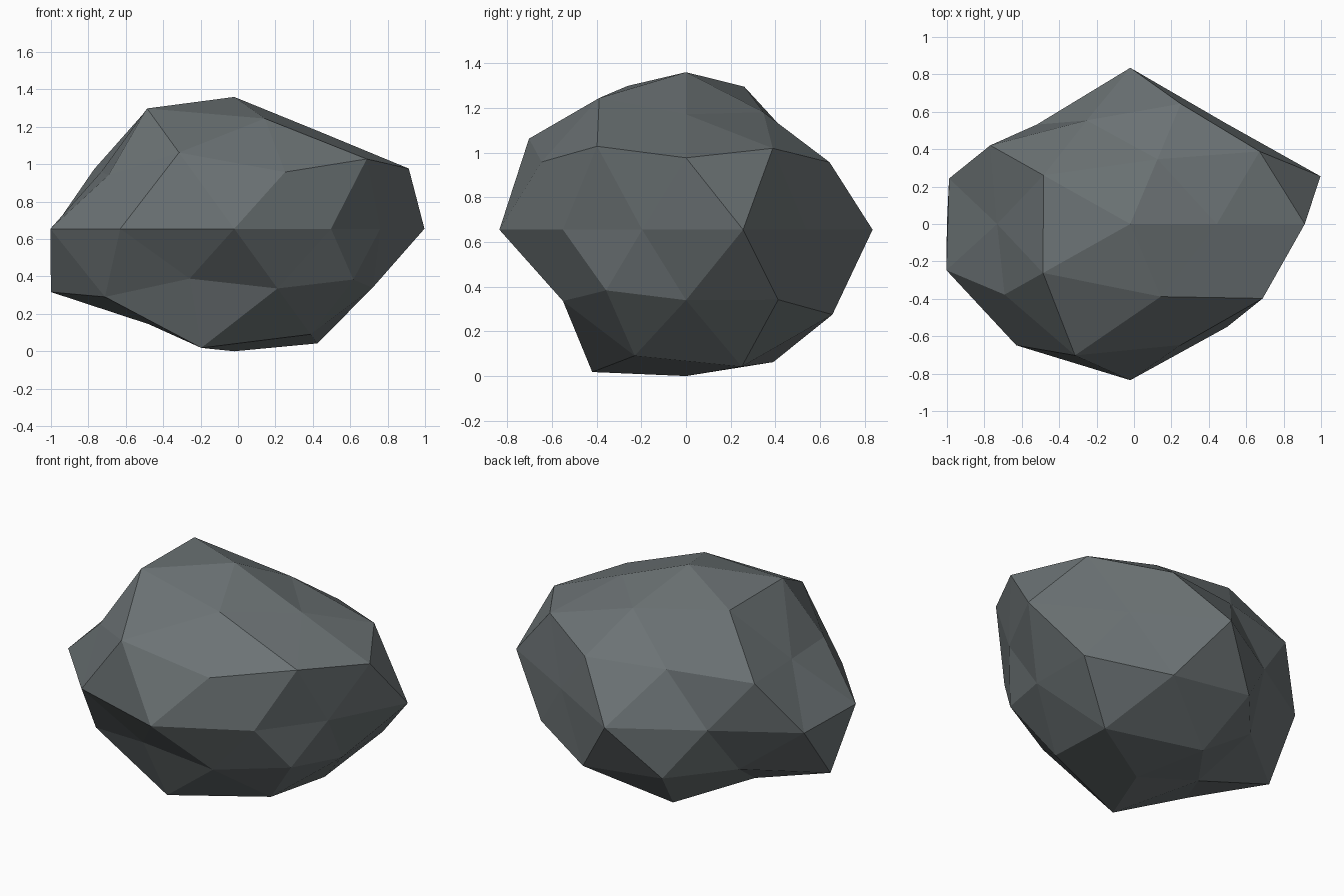
import bpy, bmesh, math

if "Cube" in bpy.data.objects:
    bpy.data.objects.remove(bpy.data.objects["Cube"])

# Rock: a low-poly ball, stretched, with each point pushed in or out
CENTRE = (-0.02, 0.0, 0.655)
SIZE = (1.08, 0.835, 0.745)

# ring height on the unit ball: (first angle, push factors around the ring)
RINGS = {
    1.0: (0, [0.946]),
    0.9: (0, [0.815, 0.83, 1.01, 1.015, 0.93]),
    0.5: (36, [0.93, 0.82, 0.775, 1.04, 0.953]),
    0.4: (0, [0.966, 0.905, 0.958, 0.86, 0.91]),
    0.0: (18, [0.99, 0.80, 1.0, 0.787, 0.943, 0.957, 0.96, 1.0, 0.815, 0.76]),
    -0.4: (36, [0.94, 0.93, 1.015, 0.80, 0.815]),
    -0.5: (0, [0.805, 0.97, 0.77, 0.93, 0.815]),
    -0.9: (36, [0.967, 0.935, 0.805, 1.005, 0.89]),
    -1.0: (0, [0.879]),
}


def push_factor(co):
    first, factors = RINGS[round(co.z, 1)]
    n = len(factors)
    angle = math.degrees(math.atan2(co.y, co.x))
    return factors[round((angle - first) * n / 360) % n]


bm = bmesh.new()
bmesh.ops.create_icosphere(bm, subdivisions=2, radius=1.0)
for v in bm.verts:
    d = v.co.normalized()
    f = push_factor(d)
    v.co = [c + f * s * a for c, s, a in zip(CENTRE, SIZE, d)]
bmesh.ops.recalc_face_normals(bm, faces=bm.faces)

mesh = bpy.data.meshes.new("rock")
bm.to_mesh(mesh)
bm.free()

# Flat stone colour
stone = bpy.data.materials.new("dark grey stone")
stone.diffuse_color = (0.15, 0.172, 0.178, 1.0)
stone.use_nodes = True
stone.node_tree.nodes["Principled BSDF"].inputs["Base Color"].default_value = stone.diffuse_color
mesh.materials.append(stone)

rock = bpy.data.objects.new("rock", mesh)
bpy.context.collection.objects.link(rock)
